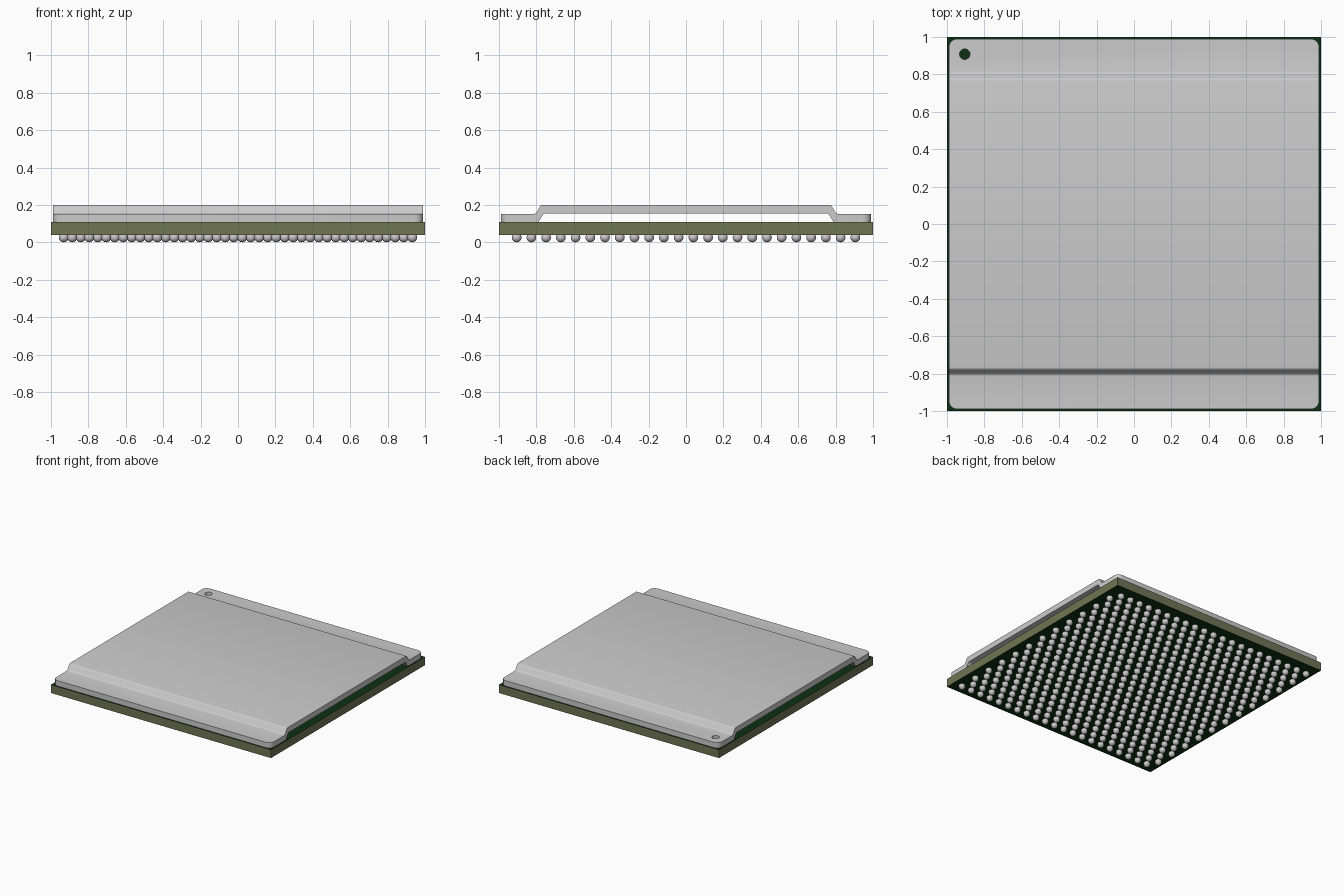
import bpy, bmesh, math
from mathutils import Matrix

cube = bpy.data.objects.get("Cube")
if cube:
    bpy.data.objects.remove(cube, do_unlink=True)


def material(name, rgb):
    mat = bpy.data.materials.new(name)
    mat.use_nodes = True
    mat.diffuse_color = (*rgb, 1)
    mat.node_tree.nodes["Principled BSDF"].inputs["Base Color"].default_value = (*rgb, 1)
    return mat


def add_object(name, bm, *mats):
    mesh = bpy.data.meshes.new(name)
    bmesh.ops.recalc_face_normals(bm, faces=bm.faces[:])
    bm.to_mesh(mesh)
    bm.free()
    obj = bpy.data.objects.new(name, mesh)
    bpy.context.collection.objects.link(obj)
    for mat in mats:
        mesh.materials.append(mat)
    return obj


def smooth(obj):
    bpy.ops.object.select_all(action="DESELECT")
    obj.select_set(True)
    bpy.context.view_layer.objects.active = obj
    bpy.ops.object.shade_smooth_by_angle(angle=math.radians(35))


def add_array(obj, name, count, offset):
    array = obj.modifiers.new(name, "ARRAY")
    array.count = count
    array.use_relative_offset = False
    array.use_constant_offset = True
    array.constant_offset_displace = offset


green = material("dark green", (0.004, 0.03, 0.006))
olive = material("olive", (0.16, 0.18, 0.09))
metal = material("lid grey", (0.6, 0.6, 0.6))
solder = material("solder grey", (0.6, 0.58, 0.58))

BOARD_LOW, BOARD_TOP = 0.04, 0.108
LID = 0.99

# Board: olive edges, dark green faces above and below
bm = bmesh.new()
height = BOARD_TOP - BOARD_LOW
bmesh.ops.create_cube(bm, size=1, matrix=Matrix.Translation((0, 0, BOARD_LOW + height / 2))
                      @ Matrix.Diagonal((2, 2, height, 1)))
bm.normal_update()
for face in bm.faces:
    face.material_index = 0 if abs(face.normal.z) > 0.5 else 1
add_object("board", bm, green, olive)

# Lid: bent sheet profile swept across x, open at both sides
outer = [(-LID, 0.152), (-0.803, 0.152), (-0.776, 0.2)]
inner = [(-0.76, 0.154), (-0.79, BOARD_TOP), (-LID, BOARD_TOP)]
mirror = lambda pts: [(-y, z) for y, z in reversed(pts)]
profile = outer + mirror(outer) + mirror(inner) + inner
bm = bmesh.new()
face = bm.faces.new([bm.verts.new((-LID, y, z)) for y, z in profile])
swept = bmesh.ops.extrude_face_region(bm, geom=[face])["geom"]
bmesh.ops.translate(bm, vec=(2 * LID, 0, 0),
                    verts=[v for v in swept if isinstance(v, bmesh.types.BMVert)])

# Lid: rounded upright corners, then softened bends
corners = [e for e in bm.edges
           if all(abs(v.co.y) > LID - 0.01 for v in e.verts)
           and abs(e.verts[0].co.z - e.verts[1].co.z) > 0.01]
bmesh.ops.bevel(bm, geom=corners, offset=0.045, segments=6, profile=0.5, affect="EDGES")
bends = [e for e in bm.edges
         if abs(e.verts[0].co.x - e.verts[1].co.x) > 1
         and all(abs(v.co.y) < 0.81 and v.co.z > BOARD_TOP + 0.01 for v in e.verts)]
bmesh.ops.bevel(bm, geom=bends, offset=0.01, segments=3, profile=0.5, affect="EDGES")
lid = add_object("lid", bm, metal)

# Lid: round marker hole in one corner
bm = bmesh.new()
bmesh.ops.create_cone(bm, cap_ends=True, segments=24, radius1=0.028, radius2=0.028, depth=0.2,
                      matrix=Matrix.Translation((-0.905, 0.908, 0.14)))
cutter = add_object("marker_hole_cutter", bm, metal)
cutter.hide_render = True
hole = lid.modifiers.new("marker hole", "BOOLEAN")
hole.operation = "DIFFERENCE"
hole.solver = "EXACT"
hole.object = cutter
bpy.context.view_layer.objects.active = lid
bpy.ops.object.modifier_apply(modifier=hole.name)
bpy.data.objects.remove(cutter, do_unlink=True)
smooth(lid)

# Solder balls: two staggered grids under the board
ROWS, COLUMNS, PITCH, RADIUS = 24, 21, 0.0909, 0.026
row_gap = PITCH * math.sqrt(3) / 2
for name, side, first_row in (("even_solder_balls", 1, 0), ("odd_solder_balls", -1, 1)):
    bm = bmesh.new()
    bmesh.ops.create_uvsphere(bm, u_segments=12, v_segments=8, radius=RADIUS)
    balls = add_object(name, bm, solder)
    balls.location = (side * PITCH / 4 - (COLUMNS - 1) / 2 * PITCH,
                      (first_row - (ROWS - 1) / 2) * row_gap, RADIUS)
    smooth(balls)
    add_array(balls, "columns", COLUMNS, (PITCH, 0, 0))
    add_array(balls, "rows", ROWS // 2, (0, 2 * row_gap, 0))
